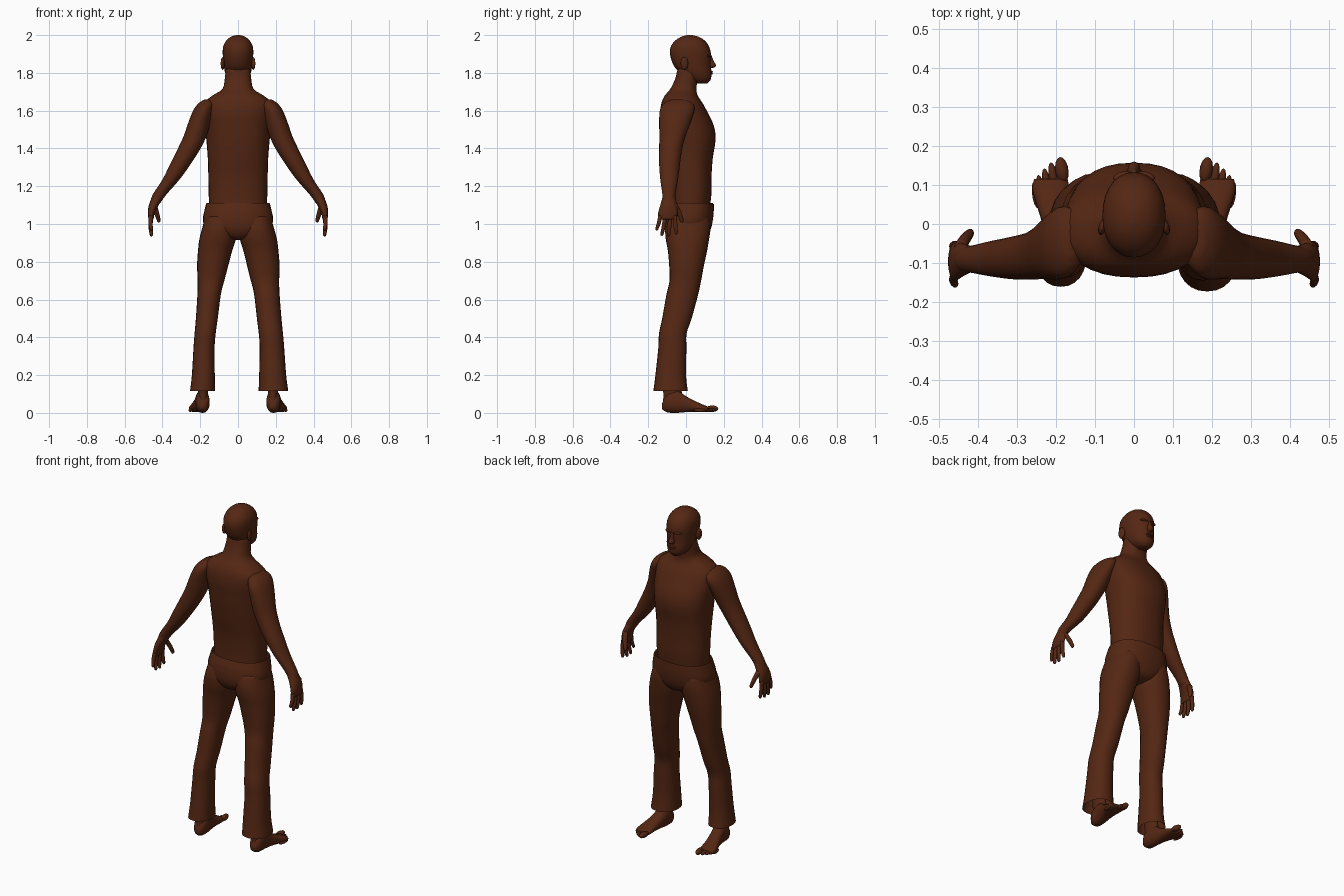
import bpy, bmesh, math
from mathutils import Matrix

brown = bpy.data.materials.new("dark brown")
brown.diffuse_color = (0.09, 0.02, 0.0065, 1)


def finish(name, bm):
    bmesh.ops.recalc_face_normals(bm, faces=bm.faces)
    me = bpy.data.meshes.new(name)
    bm.to_mesh(me)
    bm.free()
    me.materials.append(brown)
    for p in me.polygons:
        p.use_smooth = True
    ob = bpy.data.objects.new(name, me)
    bpy.context.collection.objects.link(ob)
    return ob


def spline(rings, steps):
    """Smoothly resample a list of ring tuples."""
    out = []
    for i in range(len(rings) - 1):
        p1, p2 = rings[i], rings[i + 1]
        p0, p3 = rings[max(i - 1, 0)], rings[min(i + 2, len(rings) - 1)]
        for s in range(steps):
            t = s / steps
            out.append(tuple(
                0.5 * (2 * b + (c - a) * t + (2 * a - 5 * b + 4 * c - d) * t * t
                       + (3 * b - a - 3 * c + d) * t ** 3)
                for a, b, c, d in zip(p0, p1, p2, p3)))
    return out + [rings[-1]]


def loft(name, rings, side=1, axis="z", n=24, steps=3, power=2.0, caps=(True, True)):
    """Rings are (t, x0, x1, b0, b1); b is y for upright lofts and z along y."""
    bm = bmesh.new()
    loops = []
    for t, x0, x1, b0, b1 in spline(rings, steps):
        loop = []
        for k in range(n):
            c, s = math.cos(2 * math.pi * k / n), math.sin(2 * math.pi * k / n)
            c = math.copysign(abs(c) ** (2 / power), c)
            s = math.copysign(abs(s) ** (2 / power), s)
            x = side * ((x0 + x1) / 2 + c * (x1 - x0) / 2)
            b = (b0 + b1) / 2 + s * (b1 - b0) / 2
            loop.append(bm.verts.new((x, b, t) if axis == "z" else (x, t, b)))
        loops.append(loop)
    for a, b in zip(loops, loops[1:]):
        for k in range(n):
            bm.faces.new((a[k], a[k - 1], b[k - 1], b[k]))
    for loop, cap in ((loops[0], caps[0]), (loops[-1], caps[1])):
        if cap:
            bm.faces.new(loop)
    return finish(name, bm)


def ball(name, pos, size, side=1, turn=0):
    bm = bmesh.new()
    bmesh.ops.create_uvsphere(bm, u_segments=14, v_segments=8, radius=1)
    m = (Matrix.Translation((pos[0] * side, pos[1], pos[2]))
         @ Matrix.Rotation(turn * side, 4, "Z") @ Matrix.Diagonal((*size, 1)))
    bmesh.ops.transform(bm, matrix=m, verts=bm.verts)
    return finish(name, bm)


def centred(rows):
    """(z, half width, back, front) rows to full rings."""
    return [(z, -w, w, y0, y1) for z, w, y0, y1 in rows]


# Torso and neck
loft("torso", centred([
    (1.05, .15, -.085, .12), (1.15, .155, -.085, .134), (1.25, .157, -.092, .135),
    (1.35, .16, -.11, .142), (1.45, .168, -.125, .157), (1.52, .175, -.132, .147),
    (1.58, .182, -.137, .12), (1.64, .18, -.13, .088), (1.68, .135, -.112, .062),
    (1.715, .082, -.083, .055), (1.77, .07, -.057, .062), (1.82, .065, -.045, .065)]),
    n=32, power=2.3)

# Head with face details
loft("head", centred([
    (1.745, .025, .05, .115), (1.765, .052, .01, .131), (1.80, .068, -.03, .135),
    (1.84, .075, -.066, .132), (1.90, .081, -.085, .132), (1.94, .078, -.08, .122),
    (1.97, .063, -.058, .10), (1.99, .04, -.028, .07), (2.0, .012, .005, .035)]),
    n=28, power=2.15)
loft("nose", centred([
    (1.825, .010, .12, .14), (1.838, .017, .115, .160), (1.86, .011, .115, .148),
    (1.89, .007, .115, .136)]), n=12)
ball("upper_lip", (0, .131, 1.806), (.024, .012, .006))
ball("lower_lip", (0, .130, 1.796), (.021, .012, .006))
for s, tag in ((-1, "left"), (1, "right")):
    ball(tag + "_ear", (.081, -.008, 1.85), (.010, .021, .034), s, .25)
    ball(tag + "_brow", (.03, .122, 1.892), (.024, .012, .007), s, -.25)

# Trouser seat and waistband
loft("trouser_seat", centred([
    (.915, .03, -.05, .06), (.93, .085, -.085, .105), (.97, .165, -.108, .13),
    (1.02, .186, -.112, .142), (1.07, .178, -.105, .146), (1.11, .168, -.092, .143)]),
    n=32, power=2.3, caps=(True, False))
loft("waistband", centred([
    (1.07, .178, -.106, .148), (1.105, .170, -.094, .148)]),
    n=32, steps=1, power=2.3, caps=(False, False))

leg = [(1.04, .01, .172, -.095, .125), (.98, .008, .19, -.11, .13),
       (.92, .010, .206, -.107, .122), (.86, .028, .214, -.096, .112),
       (.78, .048, .22, -.089, .095), (.70, .068, .218, -.087, .08),
       (.63, .085, .22, -.103, .065), (.50, .10, .23, -.126, .03),
       (.42, .11, .238, -.143, .003), (.34, .115, .245, -.147, .002),
       (.20, .112, .255, -.162, .0), (.115, .109, .266, -.173, .01)]
arm = [(1.658, .145, .18, -.08, -.005), (1.64, .125, .208, -.115, .035),
       (1.605, .13, .235, -.138, .045), (1.54, .145, .262, -.142, .025),
       (1.47, .165, .286, -.141, .0), (1.40, .198, .318, -.142, -.02),
       (1.315, .252, .36, -.142, -.032), (1.235, .31, .40, -.136, -.042),
       (1.155, .38, .452, -.125, -.056), (1.11, .412, .466, -.126, -.056)]
palm = [(1.15, .39, .452, -.122, -.058), (1.10, .42, .472, -.136, -.047),
        (1.06, .44, .477, -.147, -.045), (1.025, .447, .474, -.148, -.048)]
foot = [(-.127, .172, .20, .02, .05), (-.10, .152, .222, .003, .10),
        (-.05, .152, .226, .0, .12), (0, .158, .235, .004, .088),
        (.05, .164, .250, .004, .062), (.09, .166, .260, .004, .044),
        (.115, .170, .256, .006, .034)]
ankle = [(.05, .155, .212, -.122, -.005), (.10, .158, .212, -.12, -.02),
         (.18, .155, .215, -.125, -.03), (.28, .15, .22, -.125, -.03)]
# fingers: base y, tip y, tip z
fingers = [(-.135, -.154, .965), (-.109, -.127, .937), (-.083, -.092, .935), (-.060, -.052, .945)]
# toes: x, tip y, radius
toes = [(.185, .172, .017), (.208, .158, .011), (.225, .143, .010), (.240, .126, .010), (.252, .108, .009)]

for s, tag in ((-1, "left"), (1, "right")):
    # Trouser leg, the left one a little slimmer towards the cuff
    slim = .013 if s < 0 else 0
    loft(tag + "_trouser_leg",
         [(z, x0 + slim * (1.04 - z), x1 - slim * (1.04 - z), y0 + slim * (1.04 - z), y1)
          for z, x0, x1, y0, y1 in leg], s, power=2.2, caps=(True, False))
    loft(tag + "_arm", arm, s)

    # Hand
    loft(tag + "_palm", palm, s, n=16)
    for i, (yb, yt, zt) in enumerate(fingers):
        zm = (1.04 + zt) / 2
        ym = (yb + yt) / 2
        loft(f"{tag}_finger_{i + 1}", [
            (1.045, .449, .473, yb - .012, yb + .012), (zm, .452, .474, ym - .011, ym + .011),
            (zt + .01, .450, .468, yt - .009, yt + .009), (zt, .455, .463, yt - .003, yt + .003)],
            s, n=10)
    loft(tag + "_thumb", [
        (1.105, .43, .462, -.075, -.045), (1.06, .418, .446, -.052, -.022),
        (1.02, .410, .430, -.035, -.012), (1.008, .416, .424, -.027, -.018)], s, n=10)

    # Foot
    loft(tag + "_ankle", ankle, s, n=16)
    loft(tag + "_foot", foot, s, axis="y", n=20, power=2.3)
    for i, (x, tip, r) in enumerate(toes):
        ball(f"{tag}_toe_{i + 1}", (x, tip - .034, r + .005), (r, .034, r), s, -.15)
